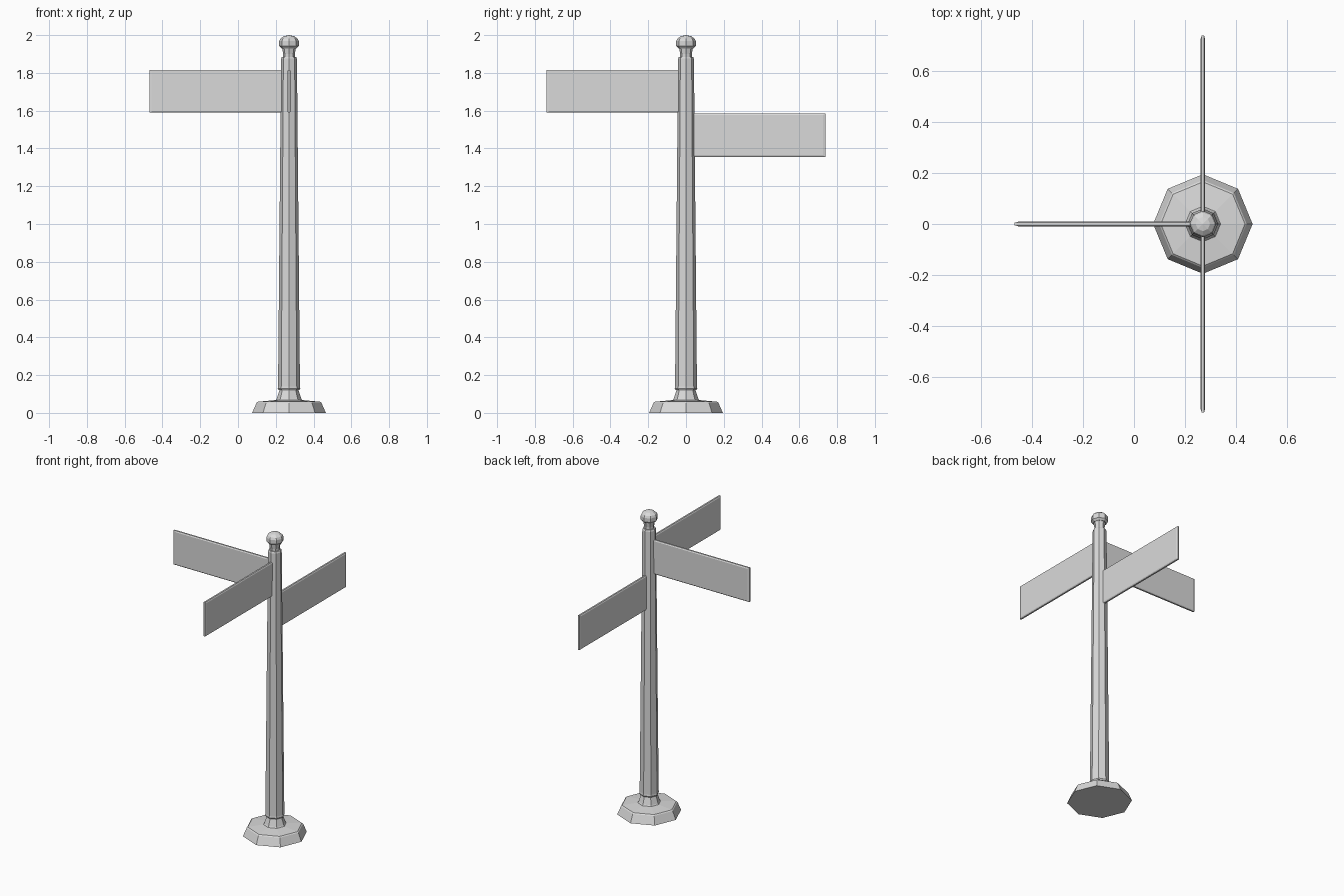
import bpy, bmesh, math
from mathutils import Matrix, Vector

if "Cube" in bpy.data.objects:
    bpy.data.objects.remove(bpy.data.objects["Cube"], do_unlink=True)

POST_X = 0.27

# Single grey material
grey = bpy.data.materials.new("light grey")
grey.use_nodes = True
grey.diffuse_color = (0.7, 0.7, 0.7, 1)
grey.node_tree.nodes["Principled BSDF"].inputs["Base Color"].default_value = (0.7, 0.7, 0.7, 1)


def finish(name, bm):
    bmesh.ops.recalc_face_normals(bm, faces=bm.faces)
    mesh = bpy.data.meshes.new(name)
    bm.to_mesh(mesh)
    bm.free()
    mesh.materials.append(grey)
    obj = bpy.data.objects.new(name, mesh)
    obj.location.x = POST_X
    bpy.context.collection.objects.link(obj)
    return obj


def loft(bm, rings):
    """Skin a list of equal-length point rings and close both ends."""
    rows = [[bm.verts.new(p) for p in ring] for ring in rings]
    n = len(rows[0])
    for a, b in zip(rows, rows[1:]):
        for i in range(n):
            j = (i + 1) % n
            bm.faces.new((a[i], a[j], b[j], b[i]))
    bm.faces.new(rows[0])
    bm.faces.new(rows[-1])


def octagonal(name, profile):
    """Eight-sided turned part from (radius, height) pairs."""
    bm = bmesh.new()
    loft(bm, [[(r * math.cos(k * math.pi / 4), r * math.sin(k * math.pi / 4), z)
               for k in range(8)] for r, z in profile])
    return finish(name, bm)


def sign(name, angle, z0, z1, start=0.036, end=0.738):
    """Thin board with chamfered rim, pointing away from the post."""
    bm = bmesh.new()
    rings = []
    for y, inset in ((-0.009, 0.014), (-0.005, 0), (0.005, 0), (0.009, 0.014)):
        a, b, lo, hi = start + inset, end - inset, z0 + inset * 0.5, z1 - inset * 0.5
        a = start
        rings.append([(a, y, lo), (b, y, lo), (b, y, hi), (a, y, hi)])
    loft(bm, rings)
    bm.transform(Matrix.Rotation(math.radians(angle), 4, 'Z'))
    return finish(name, bm)


# Stepped foot, tapering post and rounded finial
octagonal("base", [(0.195, 0), (0.172, 0.053), (0.165, 0.059), (0.07, 0.068)])
octagonal("base_collar", [(0.072, 0.064), (0.065, 0.075), (0.05, 0.12), (0.05, 0.135)])
octagonal("post", [(0.056, 0.122), (0.06, 0.13), (0.058, 0.14), (0.042, 1.875), (0.038, 1.885)])
octagonal("finial_neck", [(0.031, 1.88), (0.031, 1.90), (0.037, 1.935)])
finial = octagonal("finial", [(0.04, 1.93), (0.052, 1.942), (0.052, 1.968),
                              (0.046, 1.981), (0.028, 1.994), (0.002, 2.0)])

# Boards: two high, one lower at the back
sign("right_sign", 180, 1.59, 1.816)
sign("front_sign", -90, 1.59, 1.816)
sign("back_sign", 90, 1.356, 1.584)
